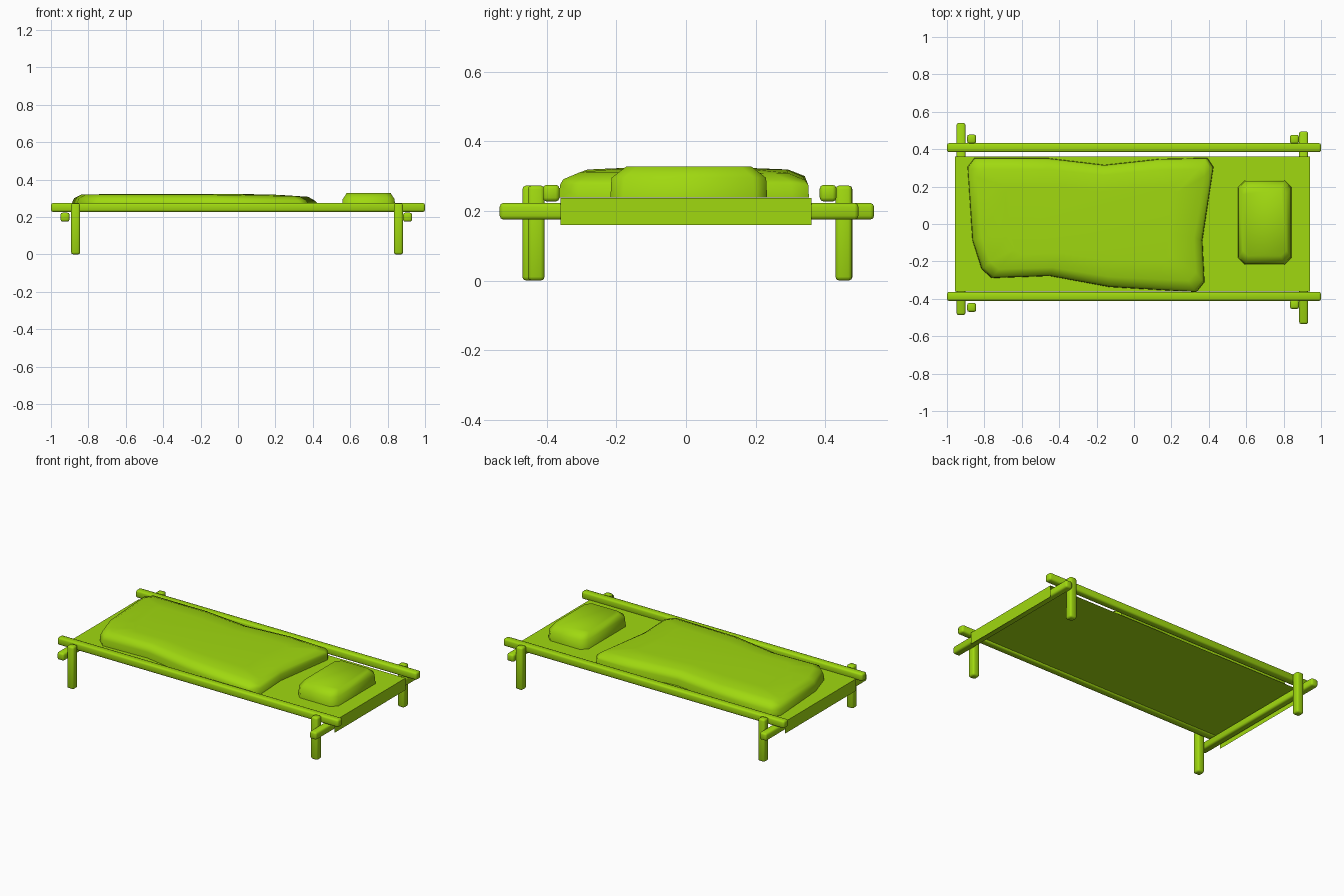
import bpy, bmesh
from mathutils import Vector

cube = bpy.data.objects.get("Cube")
if cube:
    bpy.data.objects.remove(cube, do_unlink=True)

# Single lime green material
lime = bpy.data.materials.new("lime_green")
lime.use_nodes = True
colour = (0.35, 0.69, 0.005, 1)
lime.diffuse_color = colour
lime.node_tree.nodes["Principled BSDF"].inputs["Base Color"].default_value = colour


def finish(name, bm, angle=0.9):
    bmesh.ops.recalc_face_normals(bm, faces=bm.faces)
    mesh = bpy.data.meshes.new(name)
    bm.to_mesh(mesh)
    bm.free()
    mesh.materials.append(lime)
    obj = bpy.data.objects.new(name, mesh)
    bpy.context.collection.objects.link(obj)
    bpy.ops.object.select_all(action="DESELECT")
    obj.select_set(True)
    bpy.context.view_layer.objects.active = obj
    bpy.ops.object.shade_smooth_by_angle(angle=angle)
    return obj


def beam(name, low, high):
    """Softened square timber between two opposite corners."""
    low, high = Vector(low), Vector(high)
    bm = bmesh.new()
    bmesh.ops.create_cube(bm, size=1)
    for v in bm.verts:
        v.co = (low + high) / 2 + v.co * (high - low)
    bmesh.ops.bevel(bm, geom=bm.edges[:], offset=0.011, segments=2,
                    profile=0.5, affect="EDGES")
    return finish(name, bm)


def cushion(name, outline, rings):
    """Loft an outline upward; each ring is (height, x inset, y inset)."""
    xs, ys = zip(*outline)
    cx, cy = (min(xs) + max(xs)) / 2, (min(ys) + max(ys)) / 2
    hx, hy = max(xs) - cx, max(ys) - cy
    bm = bmesh.new()
    loops = [[bm.verts.new((cx + (x - cx) * (1 - ix / hx),
                            cy + (y - cy) * (1 - iy / hy), z))
              for x, y in outline] for z, ix, iy in rings]
    count = len(outline)
    for a, b in zip(loops, loops[1:]):
        for i in range(count):
            j = (i + 1) % count
            bm.faces.new((a[i], a[j], b[j], b[i]))
    bm.faces.new(loops[0])
    bm.faces.new(loops[-1])
    return finish(name, bm)


# Long side rails
R = 0.024
for name, y in (("front_rail", -0.387), ("back_rail", 0.408)):
    beam(name, (-1, y - R, 0.227), (1, y + R, 0.275))

# Cross bars under the rails
for name, x, y0, y1 in (("right_cross_bar", -0.925, -0.487, 0.54),
                        ("left_cross_bar", 0.907, -0.535, 0.495)):
    beam(name, (x - R, y0, 0.175), (x + R, y1, 0.223))

# Four legs
for name, x, y in (("front_right_leg", -0.868, -0.446),
                   ("front_left_leg", 0.858, -0.43),
                   ("back_right_leg", -0.868, 0.454),
                   ("back_left_leg", 0.858, 0.453)):
    beam(name, (x - R, y - R, 0), (x + R, y + R, 0.273))

# Cloth sheet folded down over both cross bars
bm = bmesh.new()
fold = ((-0.958, 0.16), (-0.958, 0.237), (0.94, 0.237), (0.94, 0.16))
edges = [[bm.verts.new((x, y, z)) for x, z in fold] for y in (-0.361, 0.361)]
for i in range(3):
    bm.faces.new((edges[0][i], edges[0][i + 1], edges[1][i + 1], edges[1][i]))
finish("cloth_sheet", bm, 0.5)

# Pillow with cut corners
corners = [(0.555, -0.18), (0.592, -0.217), (0.805, -0.217), (0.842, -0.18),
           (0.842, 0.196), (0.805, 0.233), (0.592, 0.233), (0.555, 0.196)]
cushion("pillow", corners,
        [(0.238, 0, 0), (0.295, 0.005, 0.003), (0.328, 0.026, 0.046)])

# Crumpled blanket
edge = [(-0.89, 0.305), (-0.853, 0.353), (-0.468, 0.353), (-0.158, 0.316),
        (0.136, 0.348), (0.393, 0.353), (0.425, 0.305), (0.366, -0.086),
        (0.377, -0.31), (0.334, -0.364), (-0.13, -0.337), (-0.45, -0.278),
        (-0.762, -0.289), (-0.815, -0.24), (-0.864, -0.086)]
blanket = cushion("blanket", edge,
                  [(0.238, 0, 0), (0.275, 0.002, 0.002), (0.3, 0.014, 0.012),
                   (0.319, 0.05, 0.06), (0.323, 0.2, 0.16)])
# Let the blanket thin out toward the pillow
for v in blanket.data.vertices:
    if v.co.z > 0.29:
        v.co.z -= 0.04 * max(0, v.co.x - 0.1)
